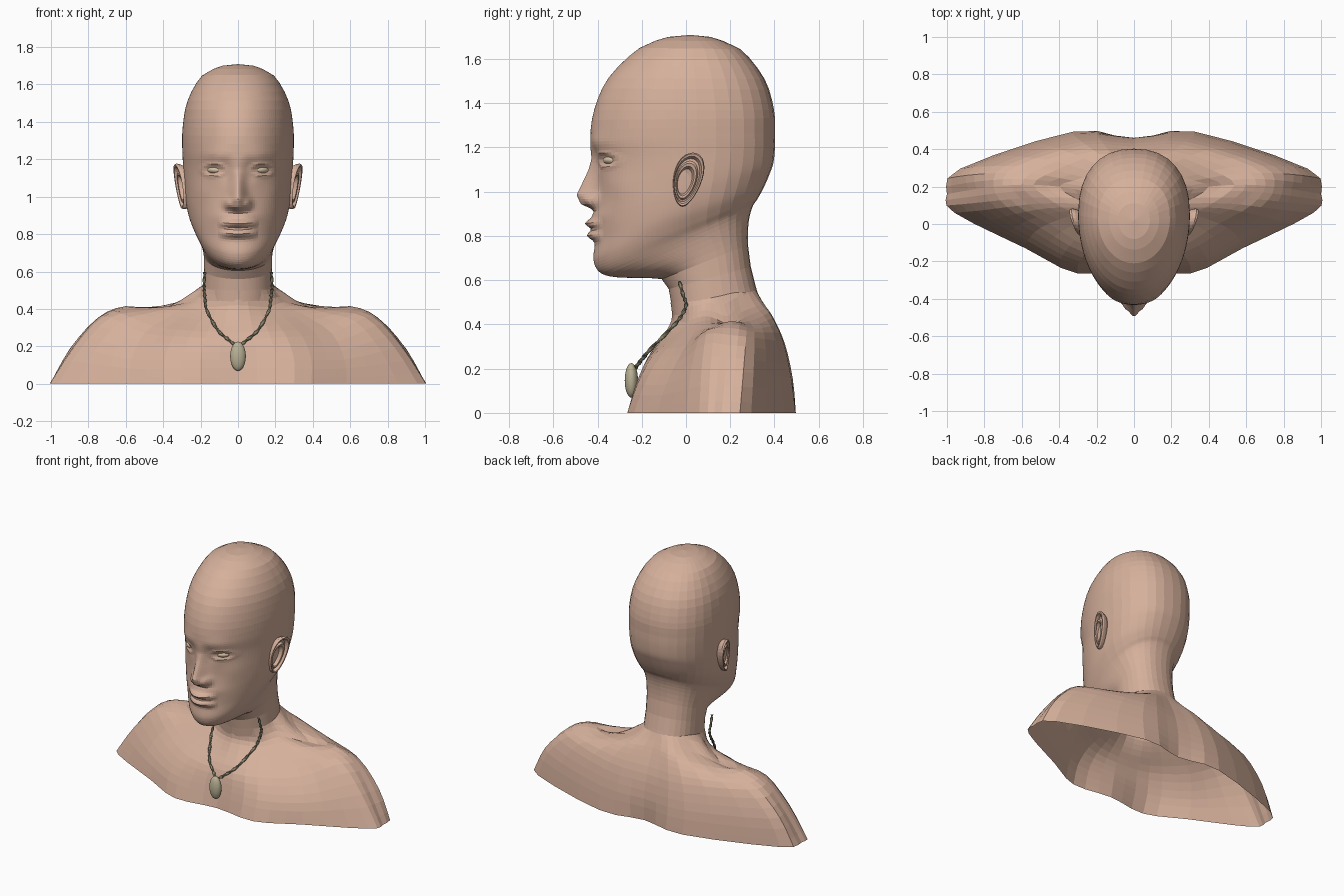
import bpy, bmesh, math
from mathutils import Vector

if "Cube" in bpy.data.objects:
    bpy.data.objects.remove(bpy.data.objects["Cube"])


def material(name, rgb):
    m = bpy.data.materials.new(name)
    m.diffuse_color = (*rgb, 1)
    m.use_nodes = True
    m.node_tree.nodes["Principled BSDF"].inputs["Base Color"].default_value = m.diffuse_color
    return m


SKIN = material("skin", (0.67, 0.435, 0.33))
EYE = material("eye beige", (0.64, 0.53, 0.37))
STONE = material("pendant stone", (0.49, 0.44, 0.30))
CORD = material("dark olive chain", (0.27, 0.25, 0.165))


def spline(pts, subs, closed=False):
    """Catmull-Rom through points of any dimension; subs = steps per span."""
    n = len(pts)
    spans = n if closed else n - 1
    if isinstance(subs, int):
        subs = [subs] * spans
    get = (lambda i: pts[i % n]) if closed else (lambda i: pts[min(max(i, 0), n - 1)])
    out = []
    for i in range(spans):
        for k in range(subs[i]):
            t = k / subs[i]
            out.append(tuple(
                b + 0.5 * t * (c - a + t * (2*a - 5*b + 4*c - d + t * (3*(b - c) + d - a)))
                for a, b, c, d in zip(get(i - 1), get(i), get(i + 1), get(i + 2))))
    if not closed:
        out.append(tuple(pts[-1]))
    return out


def loft(name, rings, mat, start=None, end=None):
    """Skin closed rings; optional centre points close the ends."""
    bm = bmesh.new()
    rows = [[bm.verts.new(p) for p in r] for r in rings]
    n = len(rows[0])
    for a, b in zip(rows, rows[1:]):
        for j in range(n):
            k = (j + 1) % n
            bm.faces.new((a[j], a[k], b[k], b[j]))
    for row, tip, flip in ((rows[0], start, True), (rows[-1], end, False)):
        if tip is not None:
            c = bm.verts.new(tip)
            for j in range(n):
                p, q = row[j], row[(j + 1) % n]
                bm.faces.new((q, p, c) if flip else (p, q, c))
    me = bpy.data.meshes.new(name)
    bm.to_mesh(me)
    bm.free()
    me.materials.append(mat)
    ob = bpy.data.objects.new(name, me)
    bpy.context.collection.objects.link(ob)
    return ob


def ellipsoid(name, loc, size, mat, turn=0.0):
    bpy.ops.mesh.primitive_uv_sphere_add(segments=24, ring_count=14, location=loc,
                                         rotation=(0, 0, turn))
    ob = bpy.context.object
    ob.name = name
    ob.scale = size
    ob.data.materials.append(mat)
    bpy.ops.object.shade_smooth()
    return ob


# Shoulders and chest: meridians from the open hem up to the neck, front to spine
meridians = [
    [(0, -.235, 0), (0, -.208, .13), (0, -.178, .24), (0, -.11, .34), (0, -.065, .42), (0, -.07, .5)],
    [(.3, -.265, 0), (.3, -.22, .13), (.26, -.155, .25), (.2, -.06, .34), (.155, -.005, .41), (.13, -.013, .5)],
    [(.58, -.13, 0), (.57, -.09, .13), (.5, -.02, .27), (.35, .04, .37), (.22, .05, .43), (.17, .052, .51)],
    [(.96, .06, 0), (.84, .07, .19), (.68, .09, .355), (.5, .11, .39), (.27, .11, .435), (.183, .11, .52)],
    [(1, .16, 0), (.885, .18, .19), (.75, .2, .352), (.6, .21, .415), (.4, .2, .4), (.182, .16, .53)],
    [(.93, .295, 0), (.85, .305, .18), (.69, .31, .34), (.5, .3, .395), (.27, .25, .455), (.155, .23, .55)],
    [(.32, .495, 0), (.32, .475, .16), (.28, .44, .32), (.21, .39, .43), (.15, .34, .49), (.09, .29, .56)],
    [(0, .455, 0), (0, .46, .15), (0, .43, .31), (0, .375, .44), (0, .34, .51), (0, .312, .57)],
]
lines = [spline(m, 3) for m in meridians]
lines += [[(-x, y, z) for x, y, z in l] for l in lines[-2:0:-1]]
loft("shoulders", [spline(row, 3, closed=True) for row in zip(*lines)], SKIN)


# Face relief: how far the skin is pushed forward at (x, z)
def bump(v, centre, width):
    return math.exp(-((v - centre) / width) ** 2)


def ramp(v, keys):
    for (a, p), (b, q) in zip(keys, keys[1:]):
        if a <= v <= b:
            return p + (q - p) * (v - a) / (b - a)
    return 0.0


NOSE = [(.915, 0), (.945, .07), (.985, .093), (1.04, .065), (1.1, .032), (1.15, .012), (1.23, 0)]


def relief(x, z):
    x = abs(x)
    width = ramp(z, [(0, .046), (.98, .046), (1.08, .034), (2, .034)])
    h = ramp(z, NOSE) * bump(x, 0, width)
    h += .03 * bump(x, .052, .022) * bump(z, .962, .026)           # nostrils
    lip = max(0, 1 - (x / .108) ** 2)
    h += lip * (.042 * bump(z, .855, .02) + .038 * bump(z, .803, .022))
    h += .012 * bump(x, .02, .08) * bump(z, .89, .03)              # above the lip
    h += .007 * bump(x, .12, .07) * bump(z, 1.225, .035)           # brow
    h += .012 * bump(x, .2, .06) * bump(z, 1.02, .07)              # cheekbone
    r = math.hypot((x - .13) / .056, (z - 1.143) / .03)            # eye opening and lids
    h += .006 * bump(r, 1.1, .3) - .012 * bump(r, 0, .75)
    h -= .010 * bump(x, .07, .03) * bump(z, 1.14, .05)             # inner socket
    return h


# Neck and head: tilted rings (front y, front z, back y, back z, half width, widest y)
head_rings = [
    (-.06, .44, .335, .50, .186, .125), (-.078, .56, .293, .66, .181, .11),
    (-.11, .605, .28, .76, .183, .10), (-.30, .612, .283, .86, .198, .06),
    (-.385, .632, .300, .93, .215, .03), (-.418, .69, .325, .97, .24, .02),
    (-.41, .78, .352, 1.02, .266, .02), (-.412, .88, .378, 1.08, .281, .03),
    (-.402, 1.0, .395, 1.13, .289, .04), (-.412, 1.13, .402, 1.2, .294, .05),
    (-.432, 1.24, .402, 1.27, .298, .05), (-.415, 1.37, .398, 1.37, .296, .05),
    (-.35, 1.515, .355, 1.51, .270, .04), (-.21, 1.65, .245, 1.645, .192, .03),
    (-.08, 1.70, .11, 1.70, .085, .02),
]
FRONT, BACK = 32, 8
angles = [math.pi / 2 * (i / FRONT) ** 1.25 for i in range(FRONT)]
angles += [math.pi / 2 * (1 + i / BACK) for i in range(BACK + 1)]


def head_ring(yf, zf, yb, zb, w, yc):
    half = []
    for a in angles:
        s, c = max(math.sin(a), 0), math.cos(a)
        if c > 0:
            x, y = w * s, yc - (yc - yf) * c
        else:
            x, y = w * s ** .87, yc + (yb - yc) * abs(c) ** .87
        z = zf + (zb - zf) * (y - yf) / (yb - yf)
        if y < -.12 and z > .66:
            y -= relief(x, z)
        half.append((x, y, z))
    half[0] = (0, *half[0][1:])
    half[-1] = (0, *half[-1][1:])
    return half + [(-x, y, z) for x, y, z in half[-2:0:-1]]


rows = spline(head_rings, [2, 1, 3, 3, 5, 8, 9, 11, 11, 8, 3, 3, 3, 2])
loft("head_and_neck", [head_ring(*r) for r in rows], SKIN, end=(0, .02, 1.709))

# Ears: folded shells (radius, outward depth), rim to hollow
ear_rings = []
for r, d in [(.8, -.05), (.97, -.012), (1, .006), (.96, .018), (.88, .016), (.8, -.004),
             (.72, -.002), (.65, .010), (.55, .008), (.46, -.014), (.2, -.02)]:
    ring = []
    for i in range(28):
        a = 2 * math.pi * i / 28
        v = r * math.sin(a)
        front = max(0, -math.cos(a)) * r
        z = 1.055 + .122 * v - .015 * (1 - r)
        y = .008 + r * math.cos(a) * (.066 + .014 * v) + .024 * v - .025 * (1 - r)
        ring.append((.303 + .2 * (y - .01) + .12 * (z - 1.05) + d - .012 * front, y, z))
    ear_rings.append(ring)
ears = loft("ears", ear_rings, SKIN, end=(.282, -.015, 1.042))
ears.modifiers.new("both sides", 'MIRROR').use_mirror_merge = False

# Eyes
for side, name in ((1, "left_eye"), (-1, "right_eye")):
    ellipsoid(name, (side * .116, -.331, 1.143), (.052, .04, .024), EYE, side * .55)

# Necklace: twisted oval cord hanging from both sides of the neck
half = [(.178, -.03, .595), (.182, -.012, .53), (.18, 0, .49), (.175, -.02, .44),
        (.165, -.06, .39), (.11, -.158, .29), (.05, -.205, .235), (0, -.228, .205)]
path = [Vector(p) for p in spline(half + [(-x, y, z) for x, y, z in half[-2::-1]], 9)]
cord = []
for i, p in enumerate(path):
    t = (path[min(i + 1, len(path) - 1)] - path[max(i - 1, 0)]).normalized()
    n = t.cross(Vector((0, 1, 0))).normalized()
    b = t.cross(n)
    ring = []
    for k in range(8):
        a = 2 * math.pi * k / 8
        u, v = .010 * math.cos(a), .006 * math.sin(a)
        w = i * .6
        ring.append(p + n * (u * math.cos(w) - v * math.sin(w))
                    + b * (u * math.sin(w) + v * math.cos(w)))
    cord.append(ring)
loft("necklace_chain", cord, CORD, start=path[0], end=path[-1])

# Pendant
ellipsoid("pendant", (0, -.247, .147), (.042, .03, .078), STONE)
